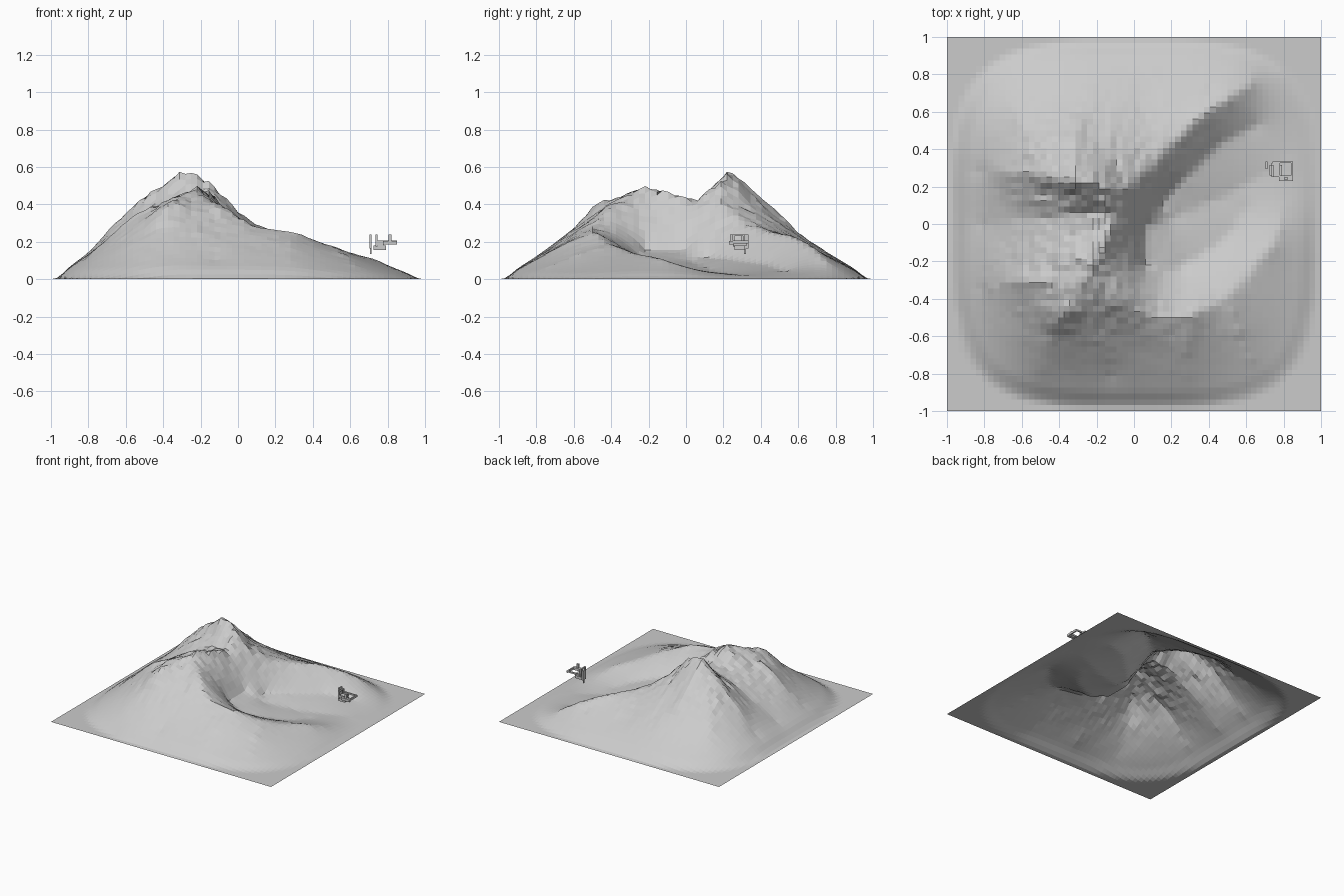
import bpy, bmesh, math
from mathutils import Vector, Matrix, noise

if "Cube" in bpy.data.objects:
    bpy.data.objects.remove(bpy.data.objects["Cube"])

N = 64                      # terrain cells per side
STEP = 2 / N

# Ridge, spur and valley lines as (x, y, height)
main_ridge = [(-.84, .28, .1), (-.63, .28, .34), (-.5, .3, .45), (-.33, .22, .58), (-.2, .22, .54),
              (-.1, .17, .46), (0, .22, .36), (.07, .29, .3), (.2, .43, .26), (.35, .57, .23),
              (.5, .68, .17), (.62, .74, .1)]
headwall_ridge = [(-.2, .22, .53), (-.12, .04, .43), (-.16, -.12, .48), (-.22, -.22, .49),
                  (-.3, -.35, .45), (-.36, -.47, .41)]
south_ridge = [(-.22, -.25, .48), (-.08, -.4, .39), (.08, -.49, .28), (.3, -.49, .25), (.46, -.42, .19),
               (.6, -.29, .14), (.72, -.14, .11), (.78, -.02, .07), (.8, .1, .035)]
spurs = [
    [(-.33, .22, .57), (-.31, .42, .42), (-.28, .6, .24), (-.25, .8, .11)],
    [(-.5, .3, .45), (-.56, .48, .28), (-.66, .62, .14)],
    [(-.1, .2, .44), (-.05, .42, .31), (.05, .6, .2), (.1, .8, .1)],
    [(.35, .57, .23), (.4, .75, .12)],
    [(-.3, -.35, .45), (-.5, -.3, .38), (-.65, -.32, .25), (-.82, -.34, .1)],
    [(-.36, -.47, .41), (-.46, -.6, .25), (-.5, -.78, .11)],
    [(-.08, -.4, .39), (-.12, -.55, .28), (-.12, -.68, .19), (-.12, -.82, .09)],
    [(.3, -.49, .25), (.27, -.62, .2), (.28, -.8, .1)],
    [(.5, -.42, .18), (.56, -.58, .13), (.62, -.72, .07)],
]
valleys = [
    [(-.2, .06, .41), (-.4, .04, .36), (-.6, .02, .25), (-.82, 0, .1)],
    [(.07, 0, .15), (.2, .03, .09), (.45, .12, .045), (.6, .22, .03), (.85, .33, .02)],
    [(.07, 0, .15), (.06, -.2, .15), (.2, -.26, .11), (.45, -.1, .06), (.6, .08, .035)],
    [(.16, .1, .11), (.3, .27, .1), (.45, .42, .08), (.65, .52, .04)],
]


def grid_index(v):
    return min(N, max(0, round((v + 1) / STEP)))


# Pin the feature lines onto the grid
pinned = {}
for line in [main_ridge, headwall_ridge, south_ridge] + spurs + valleys:
    for a, b in zip(line, line[1:]):
        a, b = Vector(a), Vector(b)
        count = max(2, int((b - a).length / STEP * 2))
        for k in range(count + 1):
            p = a.lerp(b, k / count)
            pinned.setdefault((grid_index(p.x), grid_index(p.y)), p.z)

# Relax a membrane over the pinned lines, flat outside a rounded square
height = [[0.0] * (N + 1) for _ in range(N + 1)]
inside = {}
for i in range(1, N):
    for j in range(1, N):
        x, y = -1 + i * STEP, -1 + j * STEP
        r = (abs(x) ** 3.7 + abs(y) ** 3.7) ** (1 / 3.7)
        if r < .985:
            t = min(1, (.985 - r) / .1)
            inside[i, j] = t * (2 - t)
            height[i][j] = pinned.get((i, j), .1)
free = [c for c in inside if c not in pinned]


def neighbours(i, j):
    return (height[i - 1][j] + height[i + 1][j] + height[i][j - 1] + height[i][j + 1]) / 4


for _ in range(150):
    for i, j in free:
        height[i][j] += 1.6 * (neighbours(i, j) - height[i][j])
for i, j in inside:
    height[i][j] += .4 * (neighbours(i, j) - height[i][j])
for (i, j), fade in inside.items():
    height[i][j] *= fade

# Terrain surface with rocky roughness growing with height
bm = bmesh.new()
verts = []
for i in range(N + 1):
    row = []
    for j in range(N + 1):
        x, y, z = -1 + i * STEP, -1 + j * STEP, height[i][j]
        rough = (noise.noise((x * 8, y * 8, 1.3)) * .5 + noise.noise((x * 19, y * 19, 4.7)) * .5
                 + noise.noise((x * 29, y * 29, 9.1)) * .4)
        row.append(bm.verts.new((x, y, z * (1 + rough * .085 * min(1, (z / .4) ** 1.5)))))
    verts.append(row)
for i in range(N):
    for j in range(N):
        bm.faces.new((verts[i][j], verts[i + 1][j], verts[i + 1][j + 1], verts[i][j + 1]))
mesh = bpy.data.meshes.new("mountain")
bm.to_mesh(mesh)
bm.free()
bpy.context.collection.objects.link(bpy.data.objects.new("mountain", mesh))


# Small floating machine beside the valley
def box(name, x0, x1, y0, y1, z0, z1):
    m = bpy.data.meshes.new(name)
    b = bmesh.new()
    bmesh.ops.create_cube(b, size=1)
    b.transform(Matrix.Translation(((x0 + x1) / 2, (y0 + y1) / 2, (z0 + z1) / 2))
                @ Matrix.Diagonal((x1 - x0, y1 - y0, z1 - z0, 1)))
    b.to_mesh(m)
    b.free()
    bpy.context.collection.objects.link(bpy.data.objects.new(name, m))


box("machine_body", .725, .79, .26, .315, .155, .18)
box("machine_upper_body", .735, .78, .255, .325, .18, .2)
box("machine_post", .703, .715, .295, .335, .165, .24)
box("machine_foot", .706, .714, .31, .32, .135, .165)
for y in (.25, .305):
    box("frame_upright", .735, .747, y, y + .01, .175, .24)
for z in (.18, .232):
    box("frame_crossbar", .735, .747, .25, .315, z, z + .008)
for y in (.25, .325):
    box("top_rail", .74, .85, y, y + .01, .195, .207)
box("end_rail", .84, .85, .25, .335, .19, .207)
box("side_arm", .775, .85, .23, .255, .185, .205)
box("arm_head", .805, .82, .235, .25, .205, .238)
